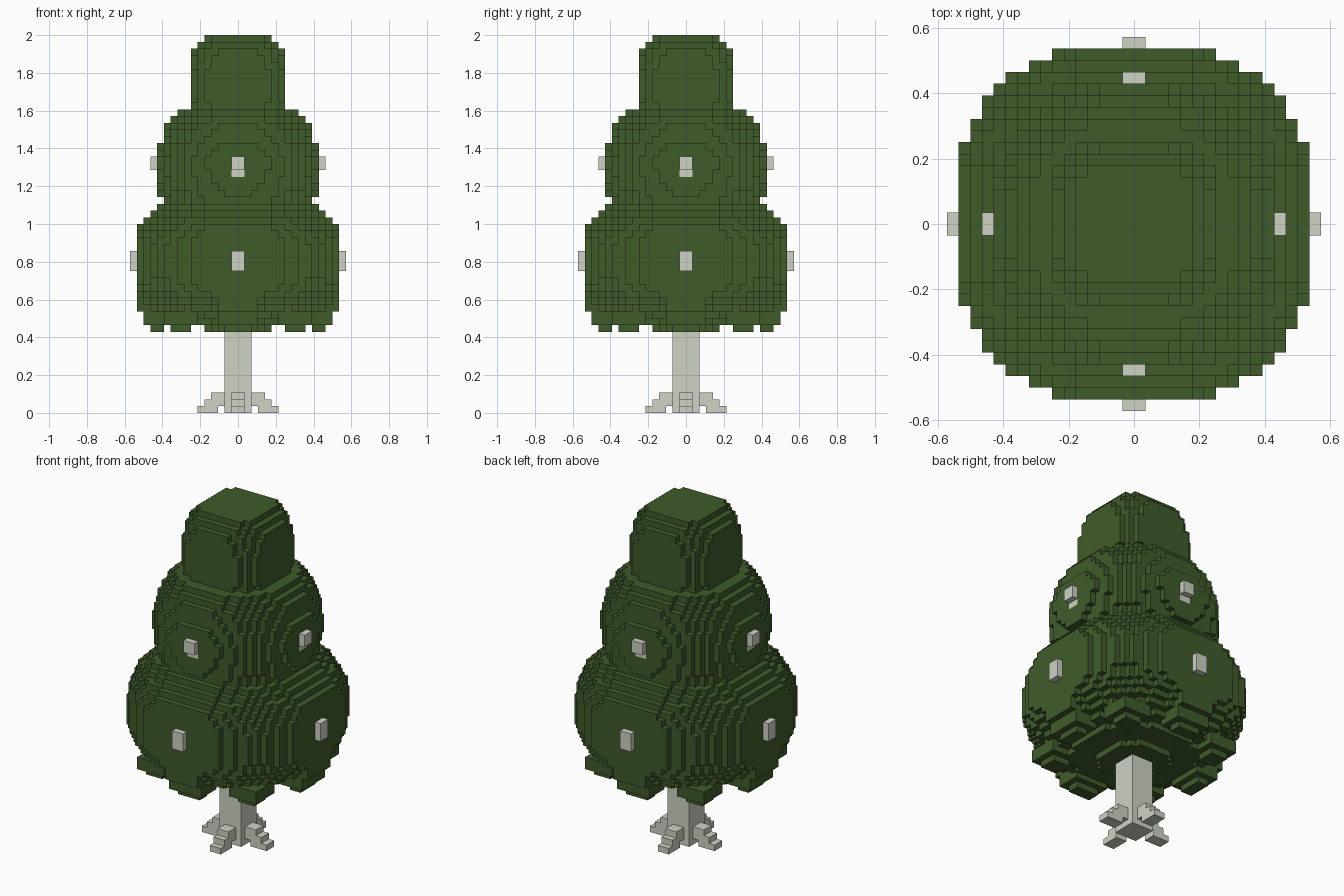
import bpy, bmesh
from mathutils import Vector

V = 2 / 56  # size of one block

cube = bpy.data.objects.get("Cube")
if cube:
    bpy.data.objects.remove(cube, do_unlink=True)


def material(name, rgb):
    m = bpy.data.materials.new(name)
    m.use_nodes = True
    m.diffuse_color = (*rgb, 1)
    bsdf = next(n for n in m.node_tree.nodes if n.type == 'BSDF_PRINCIPLED')
    bsdf.inputs["Base Color"].default_value = (*rgb, 1)
    bsdf.inputs["Roughness"].default_value = 0.9
    return m


LEAF = material("leaf green", (0.050, 0.105, 0.024))
BARK = material("pale bark", (0.62, 0.65, 0.55))


def block_object(name, cells, mat):
    """Outer skin of a set of unit blocks."""
    bm = bmesh.new()
    verts = {}

    def vert(p):
        if p not in verts:
            verts[p] = bm.verts.new(Vector(p) * V)
        return verts[p]

    for c in sorted(cells):
        for axis in range(3):
            for step in (0, 1):
                n = list(c)
                n[axis] += 1 if step else -1
                if tuple(n) in cells:
                    continue
                a, b = (axis + 1) % 3, (axis + 2) % 3
                ring = []
                for da, db in ((0, 0), (1, 0), (1, 1), (0, 1)):
                    p = list(c)
                    p[axis] += step
                    p[a] += da
                    p[b] += db
                    ring.append(vert(tuple(p)))
                bm.faces.new(ring if step else ring[::-1])
    me = bpy.data.meshes.new(name)
    bm.to_mesh(me)
    bm.free()
    me.materials.append(mat)
    ob = bpy.data.objects.new(name, me)
    bpy.context.collection.objects.link(ob)
    return ob


def box(x0, x1, y0, y1, z0, z1):
    return {(x, y, z) for x in range(x0, x1) for y in range(y0, y1)
            for z in range(z0, z1)}


def four_way(cells):
    """Repeat blocks by quarter turns around the z axis."""
    out = set()
    for x, y, z in cells:
        for _ in range(4):
            out.add((x, y, z))
            x, y = -y - 1, x
    return out


def disc(z, radius, power, limit):
    """Rounded layer of blocks, cut flat at the limit on all four sides."""
    span = range(-limit, limit)
    return {(x, y, z) for x in span for y in span
            if abs(x + .5) ** power + abs(y + .5) ** power <= radius ** power}


# Crown tiers: first layer, radius of each layer, roundness power, flat side
TIERS = {
    "lower_foliage": (12, [5.2, 9.2, 11.3, 12.9, 14.0, 14.8, 15.3, 15.7, 15.9,
                           15.92, 15.92, 15.92, 15.9, 15.8, 15.5, 15.0,
                           14.3, 13.35, 12.4, 11.4], 2.2, 15),
    "middle_foliage": (32, [11.6, 11.75, 11.95, 12.1, 12.2, 12.15, 12.0, 11.75,
                            11.4, 11.2, 10.8, 10.0, 9.2], 2.2, 12),
    "top_foliage": (45, [7.0] + [7.2] * 5 + [7.1, 6.9, 6.65, 6.0, 5.2], 3, 7),
}

# Short branch stubs poking out of the two lower tiers
lower_stubs = four_way(box(-1, 1, -16, -14, 21, 24))
upper_stubs = four_way(box(-1, 1, -13, -11, 36, 38) | box(-1, 1, -12, -11, 35, 36))
stubs = lower_stubs | upper_stubs

# Leafy tufts hanging under the crown, on the sides and on the diagonals
tufts = four_way(box(-3, 3, -15, -11, 15, 17) | box(-3, 3, -14, -10, 13, 15)
                 | box(-2, 2, -13, -11, 12, 13)
                 | box(6, 11, -11, -6, 13, 15) | box(7, 10, -10, -7, 12, 13))

for name, (z0, radii, power, limit) in TIERS.items():
    cells = set()
    for i, r in enumerate(radii):
        cells |= disc(z0 + i, r, power, limit)
    if name == "lower_foliage":
        cells |= tufts
    block_object(name, cells - stubs, LEAF)

block_object("lower_branch_stubs", lower_stubs, BARK)
block_object("upper_branch_stubs", upper_stubs, BARK)

# Trunk with four stepped roots
trunk = box(-2, 2, -2, 2, 0, 12)
roots = four_way(box(2, 3, -1, 1, 1, 3) | box(3, 4, -1, 1, 0, 3)
                 | box(4, 5, -1, 1, 0, 2) | box(5, 6, -1, 1, 0, 1))
block_object("trunk_and_roots", trunk | roots, BARK)
